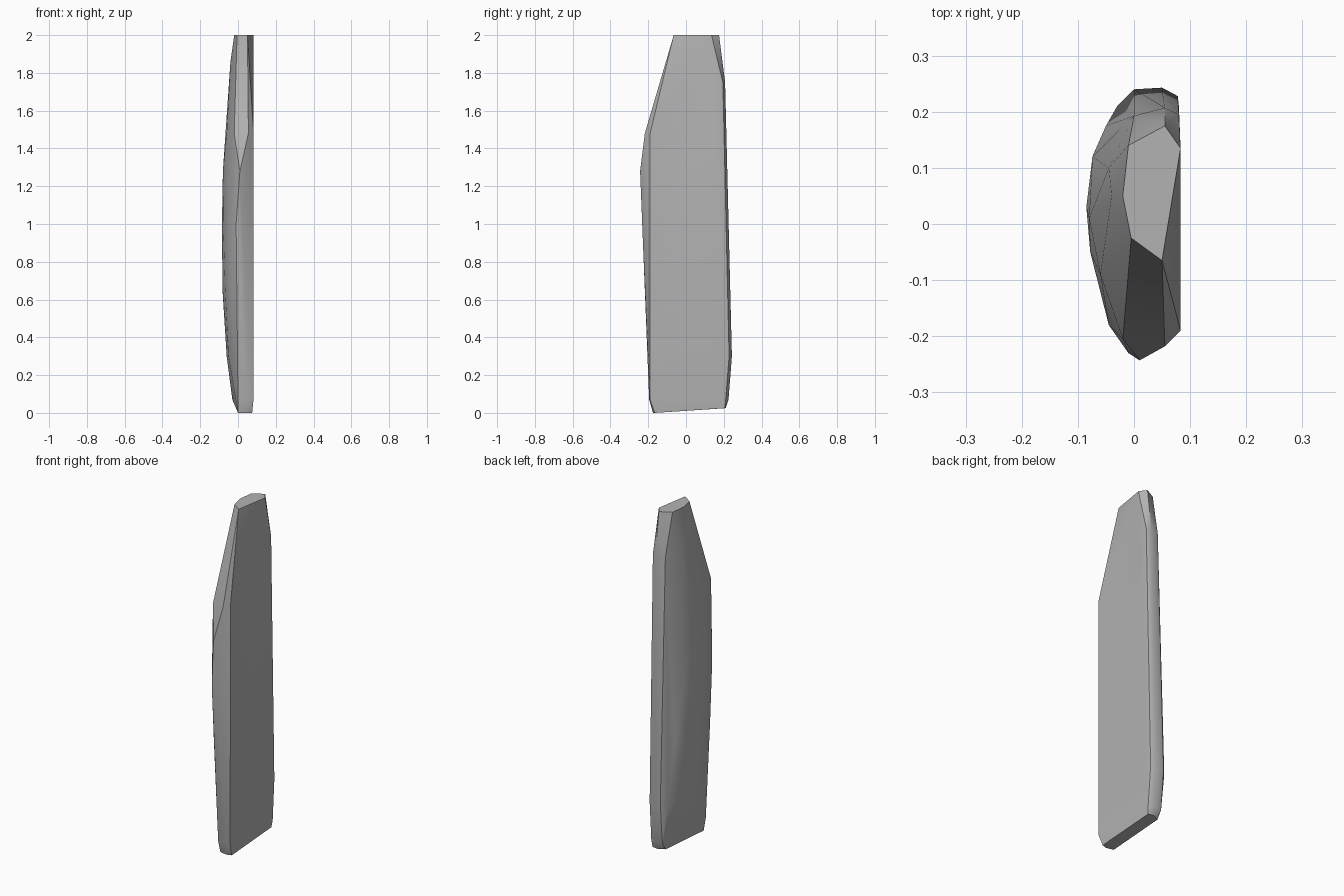
import bpy
import bmesh
import math

# Remove the default object
default = bpy.data.objects.get("Cube")
if default:
    bpy.data.objects.remove(default, do_unlink=True)


def make_material(name, colour):
    material = bpy.data.materials.new(name)
    material.use_nodes = True
    material.diffuse_color = colour
    material.node_tree.nodes["Principled BSDF"].inputs["Base Color"].default_value = colour
    return material


def make_hull(name, sections, material):
    """Wrap a convex skin round horizontal sections given in hundredths of a unit."""
    mesh = bpy.data.meshes.new(name)
    bm = bmesh.new()
    for height, outline in sections.items():
        for x, y in outline:
            bm.verts.new((x / 100, y / 100, height))
    hull = bmesh.ops.convex_hull(bm, input=bm.verts[:])
    unused = [g for g in hull["geom_interior"] if isinstance(g, bmesh.types.BMVert)]
    bmesh.ops.delete(bm, geom=unused, context="VERTS")
    bmesh.ops.recalc_face_normals(bm, faces=bm.faces[:])
    bm.to_mesh(mesh)
    bm.free()
    mesh.materials.append(material)
    part = bpy.data.objects.new(name, mesh)
    bpy.context.scene.collection.objects.link(part)
    return part


# Sections of the slab: flat on the left side, bulging on the right
sections = {
    # Flat tip
    2: [(5, -6.5), (-.5, -2.5), (-2, 5), (-1, 14), (5.5, 17.5), (8.3, 13.5)],
    # Shoulder behind the tip
    1.86: [(-4, 5)],
    1.75: [(-4.5, 10), (0, 19.3), (5.5, 20.7), (8, 19.5)],
    # Lower end of the slanted front cut
    1.48: [(8.3, -19), (5.5, -21.8), (-2, -20.5), (-6, -9)],
    1.28: [(1, -24.3), (-8, 1)],
    # Widest part of the bulge
    1: [(-8.5, 3), (-7.8, -5), (-7.4, 12), (-4.5, -18), (-1, -23)],
    .65: [(-8.2, 5), (-7.2, 12.5), (-5, 17.5), (-6.8, -7), (-3.5, -17.5)],
    # Lower back ridge
    .3: [(-3, 21), (0, 24), (5, 24.3), (7.8, 22.8), (-6, 6), (-5, -7)],
    # Bevel round the foot
    .07: [(8.2, -19), (5, -19.5), (0, -18.5), (8, 21), (5, 22.5), (0, 22), (-3, 8)],
    # Slightly tilted underside
    .025: [(7.5, 20.5), (4, 21), (0, 19)],
    0: [(7.5, -16.5), (4.5, -17.5), (0, -16.5)],
}
grey = make_material("grey stone", (.45, .45, .45, 1))
slab = make_hull("slab", sections, grey)

# Soft bulge with crisp edges round the flat sides
bpy.ops.object.select_all(action="DESELECT")
slab.select_set(True)
bpy.context.view_layer.objects.active = slab
bpy.ops.object.shade_smooth_by_angle(angle=math.radians(30))
